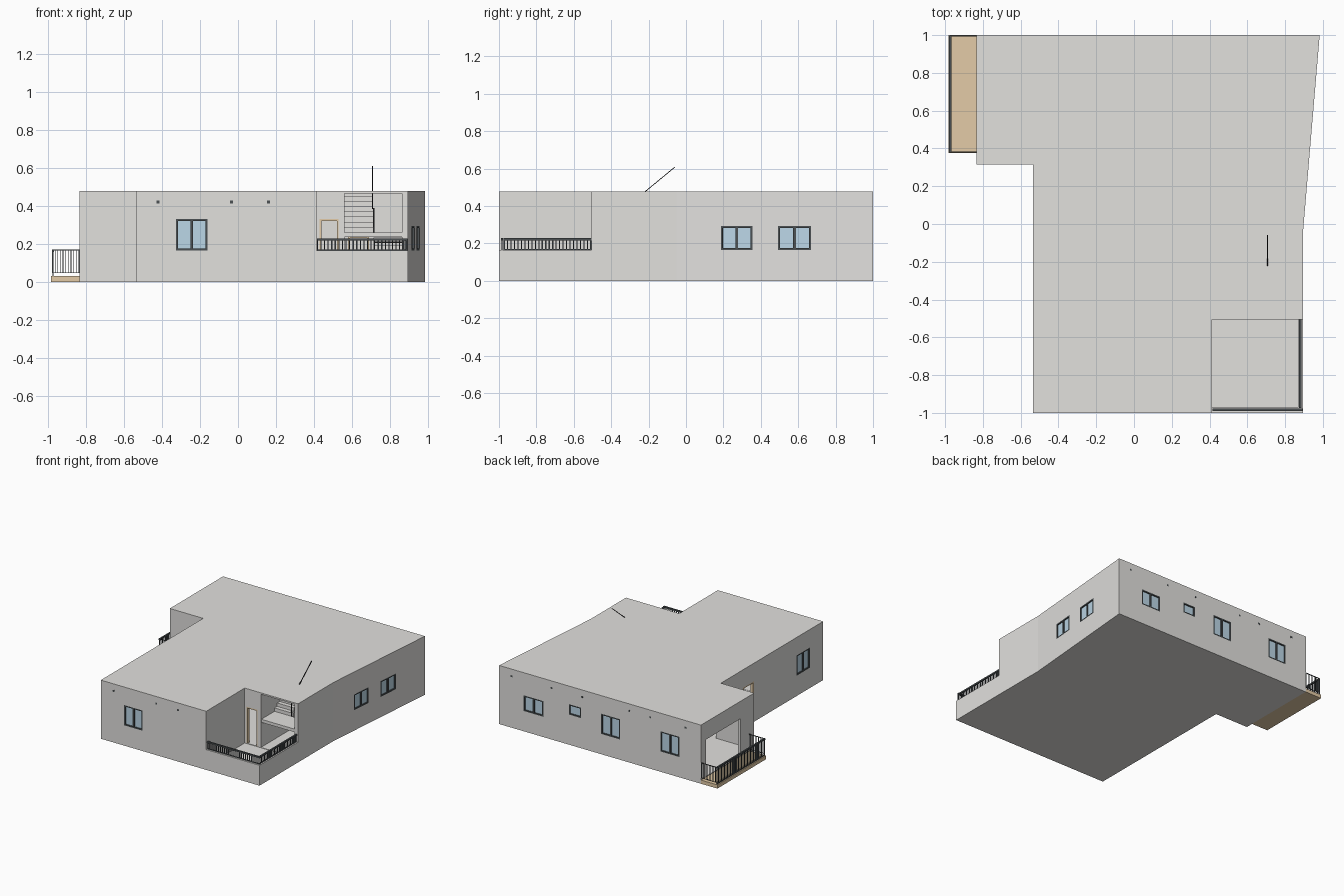
import bpy, bmesh, math
from mathutils import Matrix, Vector

cube = bpy.data.objects.get("Cube")
if cube:
    bpy.data.objects.remove(cube)


def material(name, rgb):
    m = bpy.data.materials.new(name)
    m.use_nodes = True
    m.diffuse_color = (*rgb, 1)
    m.node_tree.nodes["Principled BSDF"].inputs["Base Color"].default_value = (*rgb, 1)
    return m


GREY = material("wall_grey", (0.76, 0.75, 0.73))
DARK = material("frame_dark", (0.07, 0.08, 0.085))
METAL = material("rail_black", (0.02, 0.02, 0.022))
GLASS = material("glass_blue", (0.50, 0.68, 0.80))
WOOD = material("wood_tan", (0.77, 0.60, 0.385))


def make(name, bm, mats, matrix=Matrix()):
    bmesh.ops.recalc_face_normals(bm, faces=bm.faces)
    mesh = bpy.data.meshes.new(name)
    bm.to_mesh(mesh)
    bm.free()
    for m in mats:
        mesh.materials.append(m)
    ob = bpy.data.objects.new(name, mesh)
    ob.matrix_world = matrix
    bpy.context.collection.objects.link(ob)
    return ob


def add_box(bm, lo, hi, mat=0):
    lo, hi = Vector(lo), Vector(hi)
    m = Matrix.Translation((lo + hi) / 2) @ Matrix.Diagonal((*(hi - lo), 1))
    verts = bmesh.ops.create_cube(bm, size=1, matrix=m)["verts"]
    for f in {f for v in verts for f in v.link_faces}:
        f.material_index = mat


def box(name, lo, hi, mat, matrix=Matrix()):
    bm = bmesh.new()
    add_box(bm, lo, hi)
    return make(name, bm, [mat], matrix)


# Local frame on a wall: x along the wall, y into it, z up
def wall(origin, angle):
    return Matrix.Translation((*origin, 0)) @ Matrix.Rotation(angle, 4, "Z")


WORLD = Matrix()
slant = math.atan2(0.089, 1.05)
front = wall((0, -1), 0)
right = wall((0.894, -0.05), math.pi / 2 - slant)
back = wall((0, 1), math.pi)
left = wall((-0.535, 0), -math.pi / 2)
terrace = wall((0, -0.505), 0)

# House body: extruded footprint
H = 0.477
outline = [(-0.835, 1), (-0.835, 0.316), (-0.535, 0.316), (-0.535, -1),
           (0.894, -1), (0.894, -0.05), (0.983, 1)]
bm = bmesh.new()
base = bm.faces.new([bm.verts.new((x, y, 0)) for x, y in outline])
top = bmesh.ops.extrude_face_region(bm, geom=[base])["geom"]
bmesh.ops.translate(bm, vec=(0, 0, H), verts=[v for v in top if isinstance(v, bmesh.types.BMVert)])
house = make("house_body", bm, [GREY])

# Windows: wall, start, end, sill, head, panes
windows = {
    "front_window": (front, -0.325, -0.16, 0.165, 0.33, 2),
    "right_window_front": (right, 0.237, 0.407, 0.165, 0.293, 2),
    "right_window_rear": (right, 0.544, 0.72, 0.165, 0.293, 2),
    "back_window_1": (back, -0.763, -0.585, 0.165, 0.293, 2),
    "back_window_small": (back, -0.355, -0.246, 0.245, 0.33, 1),
    "back_window_2": (back, -0.065, 0.107, 0.165, 0.33, 2),
    "back_window_3": (back, 0.47, 0.64, 0.165, 0.33, 2),
    "left_window": (left, 0.66, 0.83, 0.165, 0.33, 2),
}

# Rooms, terrace and openings cut from the body
cuts = {
    "hall": (WORLD, (-0.51, -0.48, 0.03), (0.54, 0.97, 0.45)),
    "front_room": (WORLD, (-0.51, -0.97, 0.031), (0.39, -0.4, 0.449)),
    "left_room": (WORLD, (-0.81, 0.342, 0.032), (-0.45, 0.969, 0.448)),
    "terrace_upper": (WORLD, (0.414, -1.1, 0.165), (1.1, -0.505, 0.6)),
    "terrace_floor": (WORLD, (0.414, -0.972, 0.03), (0.867, -0.505, 0.2)),
    "stair_room": (WORLD, (0.56, -0.55, 0.033), (0.863, 0.0, 0.465)),
    "terrace_door": (terrace, (0.43, -0.05, 0.034), (0.53, 0.06, 0.33)),
    "left_door": (left, (-0.03, -0.05, 0.034), (0.11, 0.06, 0.33)),
    "balcony_door": (WORLD, (-0.9, 0.49, 0.035), (-0.8, 0.935, 0.335)),
}
for name, (place, a, b, z0, z1, panes) in windows.items():
    cuts[name] = (place, (a, -0.05, z0), (b, 0.018, z1))
for name, (place, lo, hi) in cuts.items():
    cutter = box(name + "_cutter", lo, hi, GREY, place)
    cutter.hide_render = True
    mod = house.modifiers.new(name, "BOOLEAN")
    mod.operation, mod.solver, mod.object = "DIFFERENCE", "EXACT", cutter
bpy.context.view_layer.update()
carved = bpy.data.meshes.new_from_object(house.evaluated_get(bpy.context.evaluated_depsgraph_get()))
house.modifiers.clear()
house.data = carved
for name in cuts:
    bpy.data.objects.remove(bpy.data.objects[name + "_cutter"])


def frame(bm, a, b, z0, z1, t, depth):
    add_box(bm, (a, 0, z0), (a + t, depth, z1))
    add_box(bm, (b - t, 0, z0), (b, depth, z1))
    add_box(bm, (a + t, 0, z1 - t), (b - t, depth, z1))


# Recessed windows with frame, sill, centre bar and glass
for name, (place, a, b, z0, z1, panes) in windows.items():
    bm = bmesh.new()
    t = 0.01
    frame(bm, a, b, z0, z1, t, 0.018)
    add_box(bm, (a + t, 0, z0), (b - t, 0.018, z0 + t))
    add_box(bm, (a + t, 0.009, z0 + t), (b - t, 0.017, z1 - t), 1)
    if panes == 2:
        mid = (a + b) / 2
        add_box(bm, (mid - 0.007, 0.001, z0 + t), (mid + 0.007, 0.016, z1 - t))
    make(name, bm, [DARK, GLASS], place)

# Timber linings of the doorways
for name, place, a, b, z1 in (("terrace_door_frame", terrace, 0.43, 0.53, 0.33),
                              ("left_door_frame", left, -0.03, 0.11, 0.33),
                              ("stair_room_door_frame", wall((0, -0.028), 0), 0.58, 0.69, 0.24)):
    bm = bmesh.new()
    frame(bm, a, b, 0.03, z1, 0.01, 0.026)
    make(name, bm, [WOOD], place)

# Small wall vents
for label, place, spots in (("front", front, (-0.42, -0.035, 0.16)),
                            ("back", back, (-0.87, -0.51, -0.237, 0.19, 0.379, 0.696))):
    bm = bmesh.new()
    for x in spots:
        add_box(bm, (x - 0.008, -0.001, 0.412), (x + 0.008, 0.006, 0.427))
    make(label + "_vents", bm, [DARK], place)


# Railings: top and bottom rails with evenly spaced bars
def railing(name, place, length, z0, z1, gap, t, bar):
    bm = bmesh.new()
    add_box(bm, (0, -t / 2, z1 - t), (length, t / 2, z1))
    add_box(bm, (0, -bar / 2, z0), (length, bar / 2, z0 + bar))
    count = round(length / gap)
    for i in range(count + 1):
        x = bar / 2 + (length - bar) * i / count
        add_box(bm, (x - bar / 2, -bar / 2, z0 + bar), (x + bar / 2, bar / 2, z1 - t))
    make(name, bm, [DARK], place)


railing("terrace_front_railing", wall((0.415, -0.984), 0), 0.476, 0.165, 0.228, 0.019, 0.012, 0.006)
railing("terrace_right_railing", wall((0.88, -0.975), math.pi / 2), 0.469, 0.165, 0.228, 0.019, 0.012, 0.006)
railing("balcony_left_railing", wall((-0.973, 0.378), math.pi / 2), 0.618, 0.03, 0.17, 0.02, 0.012, 0.006)
for label, y in (("front", 0.382), ("back", 0.995)):
    railing("balcony_%s_railing" % label, wall((-0.978, y), 0), 0.143, 0.045, 0.17, 0.015, 0.005, 0.003)
box("balcony_floor", (-0.983, 0.376, 0), (-0.834, 1, 0.03), WOOD)

# Staircase: landing, lower flight and upper flight
box("stair_landing", (0.558, -0.5, 0.235), (0.865, -0.33, 0.26), GREY)
STEPS = 8
run, rise = 0.27 / STEPS, 0.22 / STEPS
bm = bmesh.new()
for i in range(STEPS):
    y = -0.33 + i * run
    up = min(0.26 + (i + 1) * rise, 0.468)
    add_box(bm, (0.559, y, up - 0.045), (0.71, y + run, up))
    down = 0.26 - (i + 1) * rise
    add_box(bm, (0.712, y, max(down - 0.045, 0.03)), (0.864, y + run, down))
make("stair_flights", bm, [GREY])

# Sloping handrail that passes through the roof, with its foot post
start, end = Vector((0.707, -0.33, 0.385)), Vector((0.707, -0.06, 0.608))
bm = bmesh.new()
add_box(bm, (-0.003, 0, -0.002), (0.003, (end - start).length, 0.002))
tilt = math.atan2(end.z - start.z, end.y - start.y)
make("stair_handrail", bm, [METAL], Matrix.Translation(start) @ Matrix.Rotation(tilt, 4, "X"))
box("stair_post", (0.711, -0.335, 0.26), (0.717, -0.328, 0.388), METAL)
box("landing_lower_rail", (0.72, -0.345, 0.203), (0.862, -0.338, 0.212), METAL)
